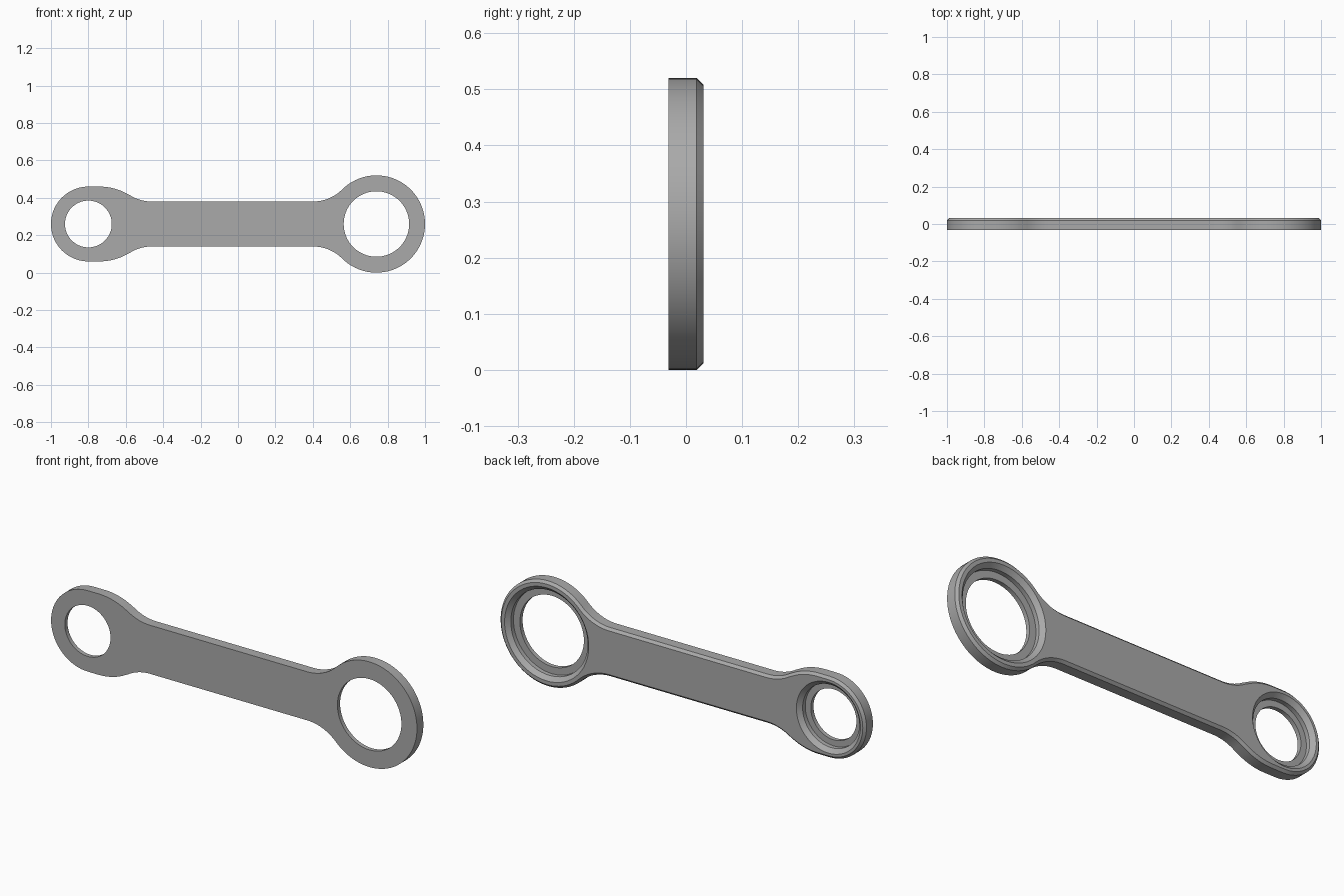
import bpy, bmesh
from math import sin, cos, pi, radians, atan2

cube = bpy.data.objects.get("Cube")
if cube:
    bpy.data.objects.remove(cube)

MID = 0.26            # height of the long axis
FRONT, BACK = -0.031, 0.031
CHAMFER = 0.012
SMALL_X, BIG_X = -0.8, 0.74

metal = bpy.data.materials.new("grey_metal")
metal.use_nodes = True
grey = (0.4, 0.4, 0.4, 1)
metal.diffuse_color = grey
metal.node_tree.nodes["Principled BSDF"].inputs["Base Color"].default_value = grey


def arc(cx, cz, r, a0, a1, n):
    return [(cx + r * cos(a0 + (a1 - a0) * i / n), cz + r * sin(a0 + (a1 - a0) * i / n))
            for i in range(n + 1)]


def outline(d):
    """Closed outline of the link, moved inward by d."""
    fillet = 0.223
    lift = 0.12 + fillet
    big_turn = atan2(lift, 0.40 - BIG_X)
    small_turn = atan2(lift + 0.1, 0.28)
    top = arc(BIG_X, 0, 0.26 - d, 0, big_turn, 28)
    top += arc(0.40, lift, fillet + d, big_turn - pi, -pi / 2, 10)
    top += arc(-0.46, lift, fillet + d, -pi / 2, small_turn - pi, 10)
    top += arc(-0.74, -0.1, 0.3 - d, small_turn, pi / 2, 10)[1:]
    top += arc(SMALL_X, 0, 0.2 - d, pi / 2, pi, 18)
    return top + [(x, -z) for x, z in top[-2:0:-1]]


def finish(bm, name):
    bmesh.ops.remove_doubles(bm, verts=bm.verts, dist=1e-5)
    bmesh.ops.recalc_face_normals(bm, faces=bm.faces)
    mesh = bpy.data.meshes.new(name)
    bm.to_mesh(mesh)
    bm.free()
    mesh.materials.append(metal)
    ob = bpy.data.objects.new(name, mesh)
    bpy.context.collection.objects.link(ob)
    return ob


def loft(name, sections):
    """Skin a list of (points, y) sections and cap both ends."""
    bm = bmesh.new()
    rings = [[bm.verts.new((x, y, MID + z)) for x, z in pts] for pts, y in sections]
    for a, b in zip(rings, rings[1:]):
        for i in range(len(a)):
            j = (i + 1) % len(a)
            bm.faces.new((a[i], a[j], b[j], b[i]))
    bm.faces.new(rings[0])
    bm.faces.new(rings[-1])
    return finish(bm, name)


# link body with a chamfered back edge
body = loft("link_body", [(outline(0), FRONT), (outline(0), BACK - CHAMFER),
                          (outline(CHAMFER), BACK)])

# stepped bores: through hole, ledge, recess wall, countersunk lip
for name, cx, hole, recess in (("small_bore", SMALL_X, 0.125, 0.155),
                               ("big_bore", BIG_X, 0.175, 0.21)):
    lip = 0.02
    steps = [(hole, FRONT - 0.05), (hole, -0.01), (recess, -0.01),
             (recess, BACK - lip), (recess + lip, BACK), (recess + lip, BACK + 0.05)]
    cutter = loft(name + "_cutter", [(arc(cx, 0, r, 0, 2 * pi, 64)[:-1], y) for r, y in steps])
    cutter.hide_render = True
    mod = body.modifiers.new(name, "BOOLEAN")
    mod.operation, mod.solver, mod.object = "DIFFERENCE", "EXACT", cutter
    bpy.context.view_layer.objects.active = body
    bpy.ops.object.modifier_apply(modifier=name)
    bpy.data.objects.remove(cutter)

bpy.ops.object.select_all(action="DESELECT")
body.select_set(True)
bpy.context.view_layer.objects.active = body
bpy.ops.object.shade_smooth_by_angle(angle=radians(30))
